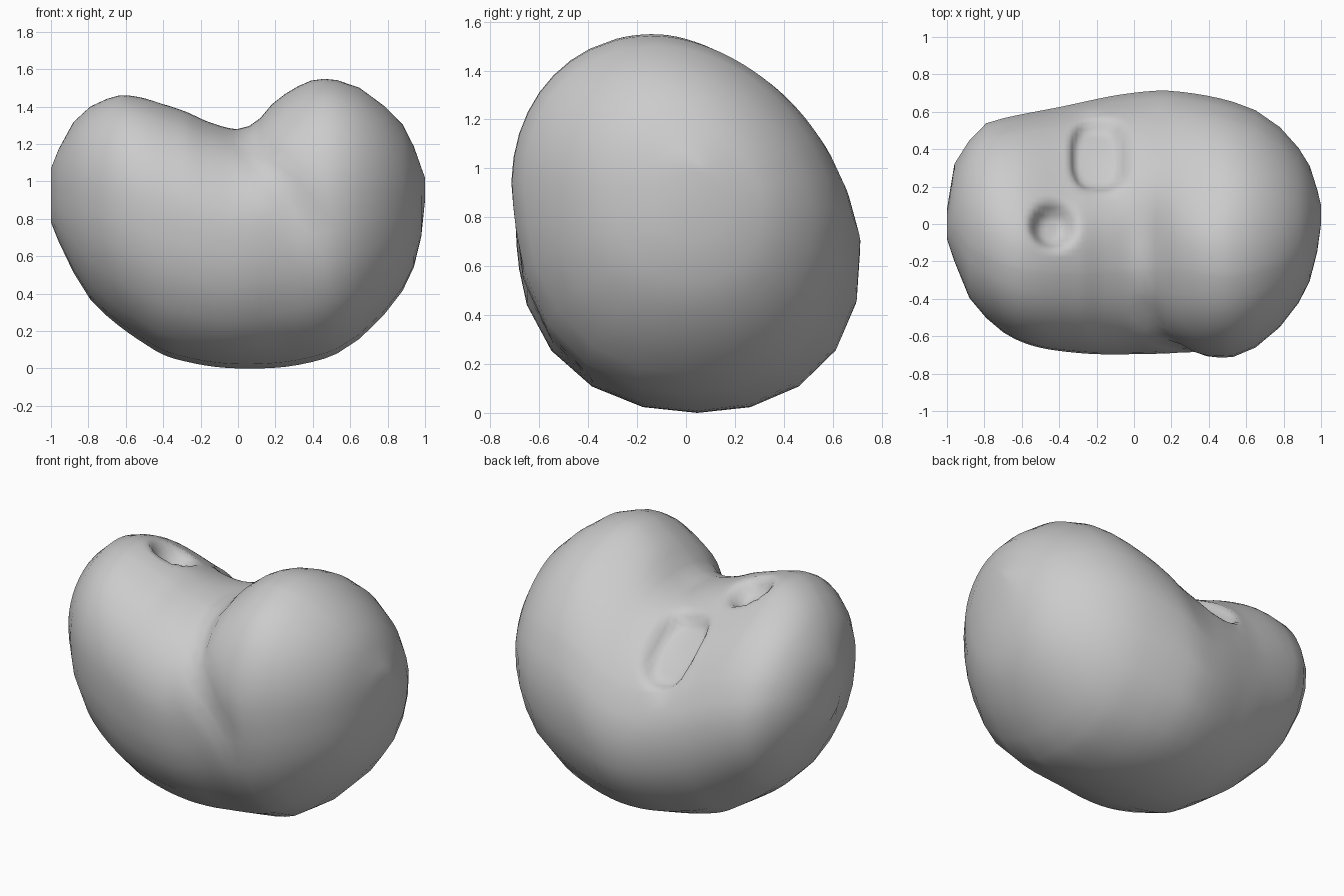
import bpy, bmesh, math
from mathutils import Vector

if "Cube" in bpy.data.objects:
    bpy.data.objects.remove(bpy.data.objects["Cube"])

# Outline curves along x: height limits and depth limits of each cross-section
TOP = [(-1, 1.07), (-.96, 1.17), (-.87, 1.33), (-.77, 1.41), (-.6, 1.46), (-.3, 1.38), (-.15, 1.315),
       (0, 1.28), (.1, 1.32), (.2, 1.43), (.38, 1.535), (.5, 1.545), (.65, 1.5), (.9, 1.28), (.97, 1.1), (1, 1.02)]
# gentler valley used on the back half
TOP_BACK = [(-1, 1.07), (-.96, 1.17), (-.87, 1.33), (-.77, 1.4), (-.6, 1.43), (-.3, 1.33), (-.1, 1.3),
            (.1, 1.36), (.3, 1.46), (.5, 1.53), (.65, 1.5), (.9, 1.28), (.97, 1.1), (1, 1.02)]
BOTTOM = [(-1, .78), (-.96, .68), (-.8, .38), (-.45, .1), (-.25, .03), (0, 0), (.33, .02),
          (.6, .12), (.87, .4), (.97, .64), (1, .9)]
FRONT = [(-1, -.08), (-.97, -.17), (-.88, -.39), (-.65, -.6), (-.3, -.68), (.25, -.685), (.43, -.705),
         (.6, -.68), (.81, -.51), (.96, -.25), (1, 0)]
BACK = [(-1, .08), (-.97, .3), (-.8, .53), (-.7, .565), (-.4, .625), (-.05, .695), (.22, .71),
        (.6, .63), (.8, .5), (.93, .33), (.97, .22), (1, .1)]


def curve(pts, x):
    """Smooth (Hermite) interpolation through the points."""
    n = len(pts)

    def slope(i):
        a, b = pts[max(i - 1, 0)], pts[min(i + 1, n - 1)]
        return (b[1] - a[1]) / (b[0] - a[0])
    i = 0
    while i < n - 2 and x > pts[i + 1][0]:
        i += 1
    (x0, y0), (x1, y1) = pts[i], pts[i + 1]
    h = x1 - x0
    s = (x - x0) / h
    return (y0 * (1 + 2 * s) * (1 - s) ** 2 + y1 * s * s * (3 - 2 * s)
            + h * slope(i) * s * (1 - s) ** 2 + h * slope(i + 1) * s * s * (s - 1))


def smoothstep(a, b, v):
    s = min(max((v - a) / (b - a), 0), 1)
    return s * s * (3 - 2 * s)


# Dimples on the upper back: centre, half sizes, squareness, floor size, push vector
DIMPLES = [((-.43, -.01), (.145, .14), 2, .35, Vector((-.02, -.02, -.09))),
           ((-.185, .37), (.16, .20), 3, .68, Vector((-.015, -.03, -.055)))]


def surface(x, t):
    top, back_top, bot, fr, bk = (curve(c, x) for c in (TOP, TOP_BACK, BOTTOM, FRONT, BACK))
    c, s = math.cos(t), math.sin(t)
    mid, half = (bk + fr) / 2, (bk - fr) / 2
    zc = (top + bot) / 2
    if s > 0:
        # upper half leans forward
        top += (back_top - top) * smoothstep(0, .6, c)
        p = Vector((x, mid + half * (c - .17 * s), zc + (top - zc) * s))
    else:
        # lower half is a little squarer and nearly upright
        r = (abs(c) ** 2.2 + abs(s) ** 2.2) ** (-1 / 2.2)
        p = Vector((x, mid + half * (c * r - .05 * s), zc + (zc - bot) * s * r))
    q = p.copy()
    # shallow crease running from the notch down the front
    if p.y < 0:
        d = (p.x - (.06 + (1.23 - p.z) * .7)) / .085
        fade = 1 - smoothstep(-.52, -.3, p.y)
        amount = .045 * math.exp(-d * d) * smoothstep(.5, .95, p.z) * fade
        q += Vector((0, amount, -amount * .3))
    if s > 0:
        for (cx, cy), (rx, ry), e, floor, push in DIMPLES:
            r = (abs((p.x - cx) / rx) ** e + abs((p.y - cy) / ry) ** e) ** (1 / e)
            q += push * (1 - smoothstep(floor, 1.03, r))
    return q


# Sampling: coarse overall, finer around dimples and crease
xs = [-1, -.96, -.88, -.79, -.7, -.64] + [-.6 + .025 * i for i in range(25)]
xs += [.06, .12, .18, .25, .32, .39, .46, .53, .65, .78, .88, .94, .98, 1]
degs = [0, 12] + list(range(22, 106, 3)) + list(range(113, 190, 8)) + list(range(198, 345, 18))

bm = bmesh.new()
rings = [[bm.verts.new(surface(x, math.radians(d))) for d in degs] for x in xs]
n = len(degs)
for a, b in zip(rings, rings[1:]):
    for j in range(n):
        k = (j + 1) % n
        bm.faces.new((a[j], a[k], b[k], b[j]))
# close both ends
for ring in (rings[0], rings[-1]):
    centre = bm.verts.new(sum((v.co for v in ring), Vector()) / n)
    for j in range(n):
        bm.faces.new((ring[j], ring[(j + 1) % n], centre))
bmesh.ops.recalc_face_normals(bm, faces=bm.faces)
for f in bm.faces:
    f.smooth = True

# Rest on the ground
low = min(v.co.z for v in bm.verts)
for v in bm.verts:
    v.co.z -= low

mesh = bpy.data.meshes.new("lobed_body")
bm.to_mesh(mesh)
bm.free()
body = bpy.data.objects.new("lobed_body", mesh)
bpy.context.collection.objects.link(body)
